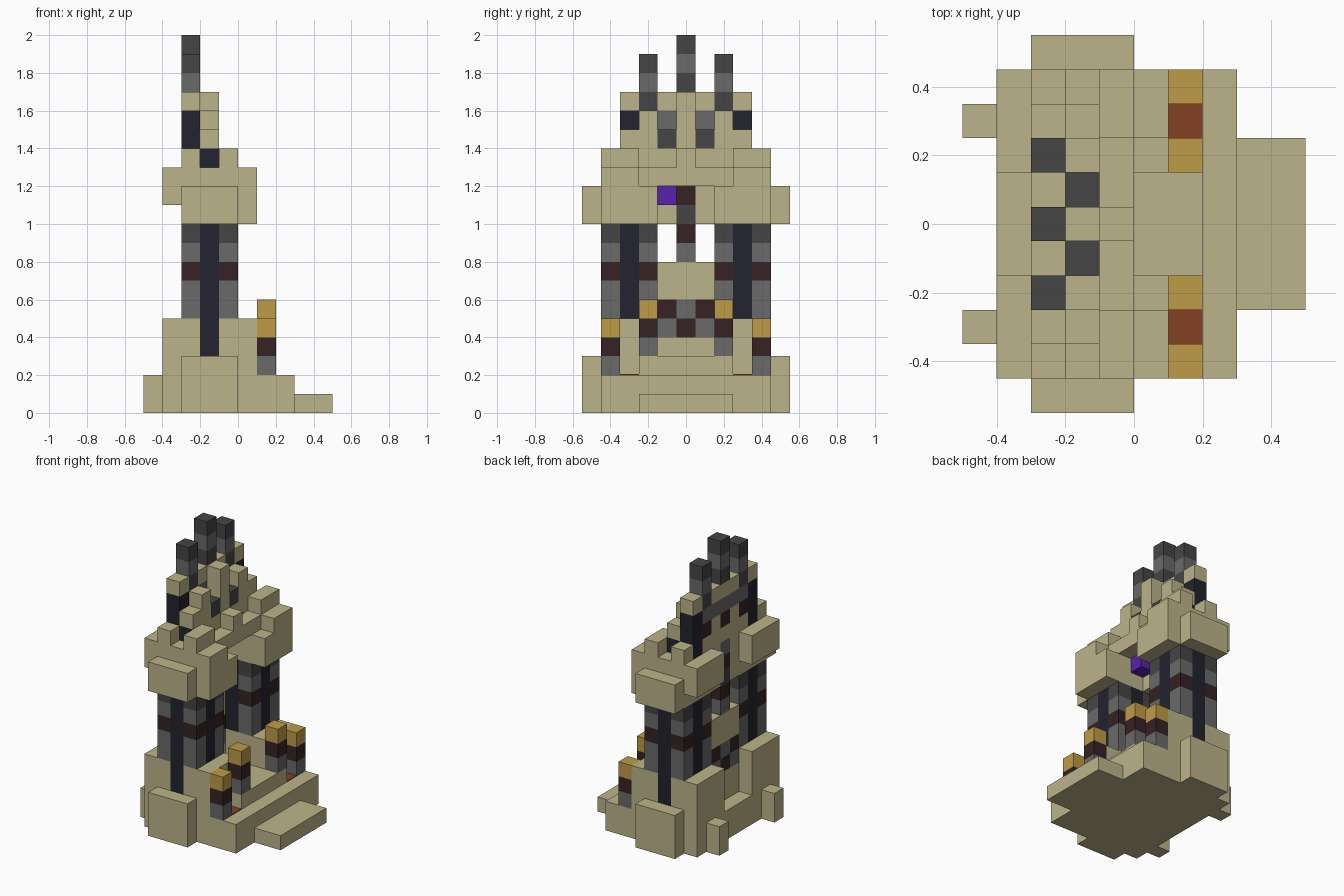
import bpy, bmesh
from mathutils import Matrix, Vector

cube = bpy.data.objects.get("Cube")
if cube:
    bpy.data.objects.remove(cube, do_unlink=True)

U = 0.1  # one block


def srgb(r, g, b):
    return tuple((c / 255 / 12.92) if c < 10 else ((c / 255 + 0.055) / 1.055) ** 2.4
                 for c in (r, g, b)) + (1.0,)


def material(name, rgb):
    m = bpy.data.materials.new(name)
    m.use_nodes = True
    m.diffuse_color = srgb(*rgb)
    m.node_tree.nodes["Principled BSDF"].inputs["Base Color"].default_value = srgb(*rgb)
    return m


MATS = {
    "s": material("sandstone", (188, 180, 138)),
    "n": material("dark_navy", (34, 35, 46)),
    "g": material("mid_grey", (106, 106, 106)),
    "d": material("dark_grey", (69, 69, 69)),
    "b": material("dark_brown", (54, 34, 36)),
    "o": material("gold", (190, 155, 70)),
    "r": material("rust_red", (132, 64, 36)),
    "p": material("purple", (88, 34, 170)),
}


def part(name, boxes, mirror=False):
    """One object from boxes (colour, x0, x1, y0, y1, z0, z1) in block units."""
    bm = bmesh.new()
    keys = sorted({b[0] for b in boxes})
    for key, x0, x1, y0, y1, z0, z1 in boxes:
        for side in ((1, -1) if mirror else (1,)):
            centre = Vector(((x0 + x1) / 2, side * (y0 + y1) / 2, (z0 + z1) / 2)) * U
            size = Vector((x1 - x0, y1 - y0, z1 - z0)) * U
            made = bmesh.ops.create_cube(
                bm, size=1, matrix=Matrix.Translation(centre) @ Matrix.Diagonal(size.to_4d()))
            for f in {f for v in made["verts"] for f in v.link_faces}:
                f.material_index = keys.index(key)
    me = bpy.data.meshes.new(name)
    bm.to_mesh(me)
    bm.free()
    for key in keys:
        me.materials.append(MATS[key])
    bpy.context.collection.objects.link(bpy.data.objects.new(name, me))


def stack(x, y, z, colours):
    """Column of single blocks, listed from the bottom up."""
    return [(c, x, x + 1, y - .5, y + .5, z + i, z + i + 1) for i, c in enumerate(colours)]


# Base, steps and buttresses
part("base", [("s", -4, 3, -4.5, 4.5, 0, 2)])
part("front_step", [("s", 3, 5, -2.5, 2.5, 0, 1)])
part("side_buttresses", [("s", -3, 0, 4.5, 5.5, 0, 3)], True)
part("back_buttresses", [("s", -5, -4, 2.5, 3.5, 0, 2)], True)
part("passage_floor", [("s", 0, 2, -1.5, 1.5, 2, 3), ("s", -3, 0, -1.5, 1.5, 2, 3)])

# Tower plinths with a dark strip let into the outer face
part("tower_plinths", [
    ("s", -4, -2, 1.5, 4.5, 2, 5),
    ("s", -1, 1, 1.5, 4.5, 2, 5),
    ("s", -2, -1, 1.5, 3.5, 2, 5),
    ("s", -2, -1, 3.5, 4.5, 2, 3),
    ("n", -2, -1, 3.5, 4.5, 3, 5)], True)

# Front posts and the red tiles between them
part("outer_posts", stack(1, 4, 2, "gbo"), True)
part("inner_posts", stack(1, 2, 2, "sgbo"), True)
part("red_tiles", [("r", 1, 2, 2.5, 3.5, 2, 2.05)], True)

# Towers: banded corner columns round a dark cross
part("tower_corners", [b for x in (-3, -1) for y in (2, 4)
                       for b in stack(x, y, 5, "ggbgd")], True)
part("tower_cores", [("n", -2, -1, 1.5, 4.5, 5, 10),
                     ("n", -3, -2, 2.5, 3.5, 5, 10),
                     ("n", -1, 0, 2.5, 3.5, 5, 10)], True)

# Back wall with chequered band
part("back_wall", [("s", -3, -2, -1.5, 1.5, 3, 4), ("s", -3, -2, -1.5, 1.5, 6, 8)]
     + stack(-3, 0, 4, "bg") + stack(-3, 1, 4, "gb") + stack(-3, -1, 4, "gb"))

# Tower caps
part("tower_caps", [
    ("s", -3, 1, 1.5, 4.5, 10, 12),
    ("s", -3, 0, 4.5, 5.5, 10, 12),
    ("s", -4, -3, 1.5, 4.5, 11, 13),
    ("s", -3, 0, 1.5, 4.5, 12, 13),
    ("s", 0, 1, 2.5, 4.5, 12, 13)], True)
part("cap_posts", stack(-3, 4, 13, "s") + stack(-1, 4, 13, "s") + stack(-1, 3, 13, "s"), True)

# Arch between the towers, hanging pendant and crystal
part("arch_sides", [("s", -3, -2, .5, 1.5, 10, 13)], True)
part("arch_front", [("s", -2, 0, -1.5, 1.5, 12, 13), ("s", -1, 0, -.5, .5, 13, 14)])
part("pendant", stack(-3, 0, 8, "gbdbg"))
part("crystal", stack(-2, -1, 11, "p"))

# Stepped front crown
part("crown_front_centre", stack(-2, 0, 13, "ssss"))
part("crown_front_sides", stack(-2, 1, 13, "sd") + stack(-2, 2, 13, "sss")
     + stack(-2, 3, 13, "ns"), True)

# Rear crown and spires
part("crown_back", stack(-3, 1, 13, "ssgs") + stack(-3, 3, 13, "nnns"), True)
part("centre_spire", stack(-3, 0, 13, "sbgsdgd"))
part("side_spires", stack(-3, 2, 13, "sbgdgd"), True)
